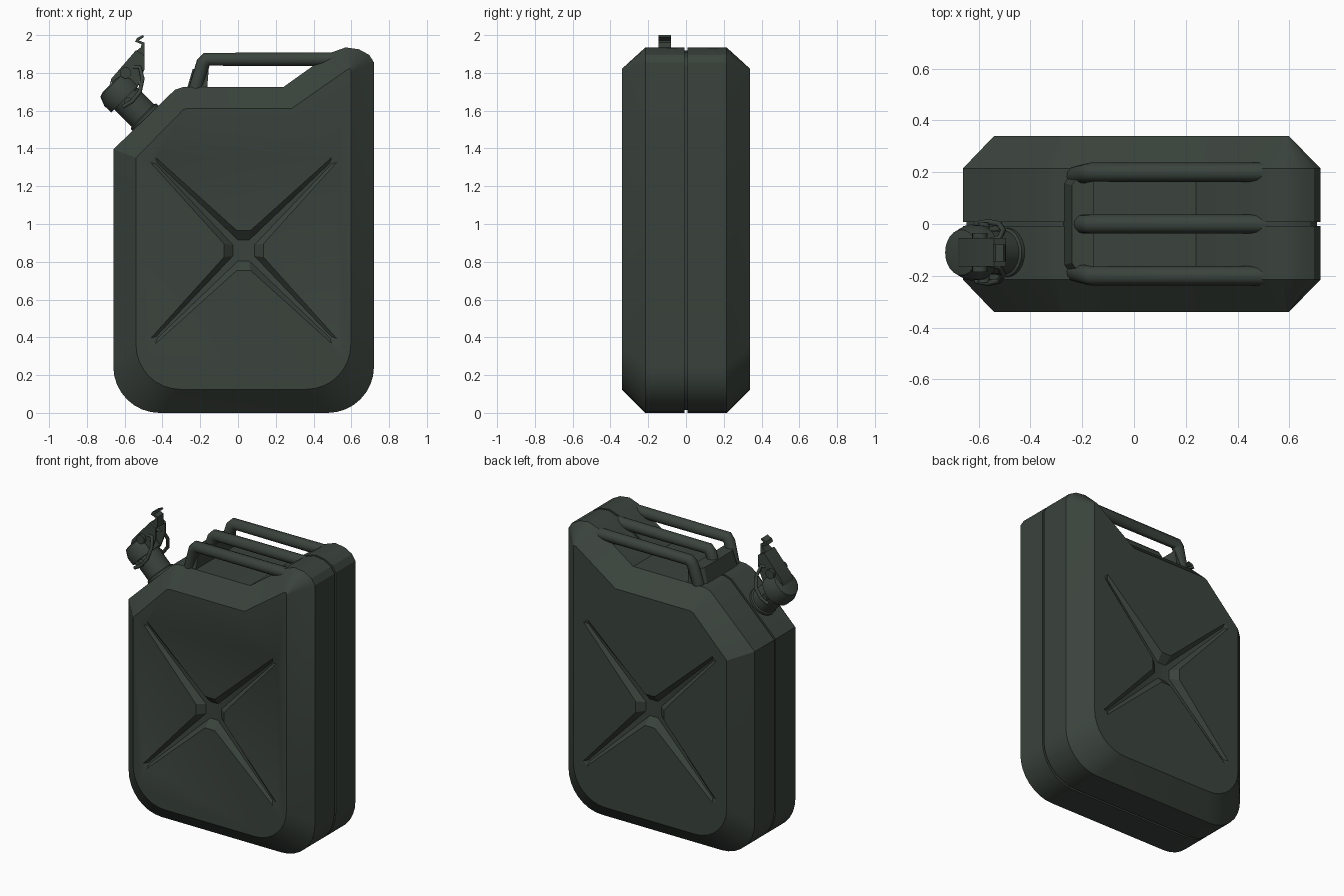
import bpy, bmesh, math
from mathutils import Vector

if "Cube" in bpy.data.objects:
    bpy.data.objects.remove(bpy.data.objects["Cube"])

green = bpy.data.materials.new("dark_olive_green")
green.diffuse_color = (0.043, 0.056, 0.046, 1)
green.use_nodes = True
green.node_tree.nodes["Principled BSDF"].inputs["Base Color"].default_value = green.diffuse_color


def finish(ob, angle=35):
    ob.data.materials.clear()
    ob.data.materials.append(green)
    bpy.ops.object.select_all(action='DESELECT')
    bpy.context.view_layer.objects.active = ob
    ob.select_set(True)
    bpy.ops.object.shade_smooth_by_angle(angle=math.radians(angle))
    return ob


def loft(name, rings, angle=35, triangulate=False):
    """Skin matching rings of points and cap both ends."""
    bm = bmesh.new()
    vs = [[bm.verts.new(p) for p in r] for r in rings]
    n = len(rings[0])
    for a, b in zip(vs, vs[1:]):
        for i in range(n):
            j = (i + 1) % n
            bm.faces.new((a[i], a[j], b[j], b[i]))
    bm.faces.new(vs[0])
    bm.faces.new(vs[-1])
    if triangulate:
        bmesh.ops.triangulate(bm, faces=bm.faces[:])
    bmesh.ops.recalc_face_normals(bm, faces=bm.faces[:])
    me = bpy.data.meshes.new(name)
    bm.to_mesh(me)
    bm.free()
    ob = bpy.data.objects.new(name, me)
    bpy.context.collection.objects.link(ob)
    return finish(ob, angle)


def tube(name, pts, radius):
    cu = bpy.data.curves.new(name, 'CURVE')
    cu.dimensions = '3D'
    cu.bevel_depth = radius
    cu.bevel_resolution = 4
    cu.use_fill_caps = True
    sp = cu.splines.new('POLY')
    sp.points.add(len(pts) - 1)
    for p, c in zip(sp.points, pts):
        p.co = (*c, 1)
    ob = bpy.data.objects.new(name, cu)
    bpy.context.collection.objects.link(ob)
    bpy.ops.object.select_all(action='DESELECT')
    bpy.context.view_layer.objects.active = ob
    ob.select_set(True)
    bpy.ops.object.convert(target='MESH')
    return finish(bpy.context.view_layer.objects.active, 50)


# ---- Body: two pressed halves with bevelled rims and a centre seam ----
def outline(x0, x1, z0, r, rest):
    pts = []
    for cx, start in ((x0 + r, 180), (x1 - r, 270)):
        for k in range(9):
            a = math.radians(start + 90 * k / 8)
            pts.append((cx + r * math.cos(a), z0 + r + r * math.sin(a)))
    return pts + rest


outer = outline(-0.66, 0.72, 0, 0.245,
                [(0.72, 1.855), (0.695, 1.895), (0.64, 1.925), (0.57, 1.935), (0.5, 1.91),
                 (0.24, 1.725), (-0.29, 1.725), (-0.335, 1.71), (-0.66, 1.395)])
inner = outline(-0.54, 0.597, 0.125, 0.235,
                [(0.597, 1.80), (0.597, 1.812), (0.594, 1.82), (0.587, 1.821), (0.575, 1.815),
                 (0.285, 1.612), (-0.27, 1.612), (-0.29, 1.605), (-0.54, 1.35)])
seam = [(0.03 + (x - 0.03) * 0.98, 0.9 + (z - 0.9) * 0.983) for x, z in outer]
layers = [(inner, -0.34), (outer, -0.215), (outer, -0.007), (seam, -0.007),
          (seam, 0.007), (outer, 0.007), (outer, 0.215), (inner, 0.34)]
body = loft("can_body", [[(x, y, z) for x, z in ring] for ring, y in layers], 28)


# ---- Cross-shaped recess pressed into both broad sides ----
def star(hub, hub_w, tip, tip_w, y_hub, y_tip):
    pts = []
    for k in range(4):
        a = math.radians(45 + 90 * k)
        c, s = math.cos(a), math.sin(a)
        for d, w, y in ((hub, -hub_w, y_hub), (tip, -tip_w, y_tip),
                        (tip, tip_w, y_tip), (hub, hub_w, y_hub)):
            pts.append((0.03 + d * c - w * s, y, 0.86 + d * s + w * c))
    return pts


for side in (-1, 1):
    cutter = loft("cross_cutter", [
        star(0.1, 0.05, 0.68, 0.02, side * 0.40, side * 0.40),
        star(0.1, 0.05, 0.68, 0.02, side * 0.341, side * 0.341),
        star(0.06, 0.018, 0.65, 0.005, side * 0.295, side * 0.328)], triangulate=True)
    cutter.hide_render = True
    mod = body.modifiers.new("cross", 'BOOLEAN')
    mod.operation = 'DIFFERENCE'
    mod.solver = 'EXACT'
    mod.object = cutter
    bpy.context.view_layer.objects.active = body
    bpy.ops.object.modifier_apply(modifier=mod.name)
    bpy.data.objects.remove(cutter)
finish(body, 28)

# ---- Triple carrying handle on a low cross block ----
for label, y in (("front", -0.2), ("middle", 0), ("back", 0.2)):
    tube(label + "_handle_bar",
         [(0.52, y, 1.872), (-0.165, y, 1.872), (-0.185, y * 0.98, 1.85),
          (-0.232, y * 0.92, 1.69)], 0.037)


def block_ring(z, xs, ys):
    half = list(zip(xs, ys))
    return [(x, -y, z) for x, y in half] + [(x, y, z) for x, y in reversed(half)]


loft("handle_block", [
    block_ring(1.70, (-0.275, -0.235, -0.165), (0.16, 0.215, 0.215)),
    block_ring(1.82, (-0.24, -0.205, -0.155), (0.15, 0.2, 0.2))], 20)

# ---- Slanted pouring neck with cap ----
SY = -0.11
base = Vector((-0.49, SY, 1.56))
axis = Vector((-1, 0, 1)).normalized()
across = Vector((1, 0, 1)).normalized()
side_dir = Vector((0, 1, 0))


def lathe(name, origin, ax, u, v, profile, n=24):
    return loft(name, [[origin + ax * h + (u * math.cos(2 * math.pi * i / n)
                        + v * math.sin(2 * math.pi * i / n)) * r for i in range(n)]
                       for r, h in profile])


lathe("spout_neck", base, axis, across, side_dir,
      [(0.095, -0.05), (0.095, 0.015), (0.085, 0.02), (0.085, 0.16)])
lathe("spout_cap", base, axis, across, side_dir,
      [(0.106, 0.15), (0.108, 0.2), (0.088, 0.25), (0.06, 0.258)])


# ---- Locking lever: two cheeks, a curved cover strip, pin and wire clips ----
def prism(name, pts, y0, y1):
    return loft(name, [[(x, y, z) for x, z in pts] for y in (y0, y1)])


cheek = [(-0.66, 1.73), (-0.67, 1.765), (-0.54, 1.91), (-0.495, 1.89),
         (-0.495, 1.82), (-0.53, 1.73), (-0.56, 1.68)]
for label, y in (("front", SY - 0.055), ("back", SY + 0.045)):
    prism(label + "_lever_cheek", cheek, y, y + 0.01)
prism("lever_cover", [(-0.68, 1.735), (-0.67, 1.77), (-0.54, 1.92), (-0.495, 1.895),
                      (-0.505, 1.885), (-0.54, 1.903), (-0.655, 1.77)], SY - 0.055, SY + 0.055)
prism("lever_tab", [(-0.54, 1.915), (-0.515, 1.935), (-0.51, 1.952), (-0.545, 1.965),
                    (-0.535, 1.985), (-0.503, 2.0), (-0.497, 1.99), (-0.525, 1.972),
                    (-0.495, 1.96), (-0.495, 1.89)], SY - 0.035, SY + 0.03)
lathe("lever_pin", Vector((-0.595, SY, 1.80)), side_dir, axis, across,
      [(0.03, -0.075), (0.03, 0.075)], 16)
lathe("hinge_pin", Vector((-0.58, SY, 1.65)), side_dir, axis, across,
      [(0.022, -0.115), (0.022, 0.115)], 16)
for label, s in (("front", -1), ("back", 1)):
    tube(label + "_wire_clip",
         [(-0.61, SY + s * 0.11, 1.62), (-0.56, SY + s * 0.118, 1.65),
          (-0.52, SY + s * 0.11, 1.70), (-0.505, SY + s * 0.085, 1.77),
          (-0.52, SY + s * 0.055, 1.83), (-0.58, SY + s * 0.04, 1.83)], 0.011)
